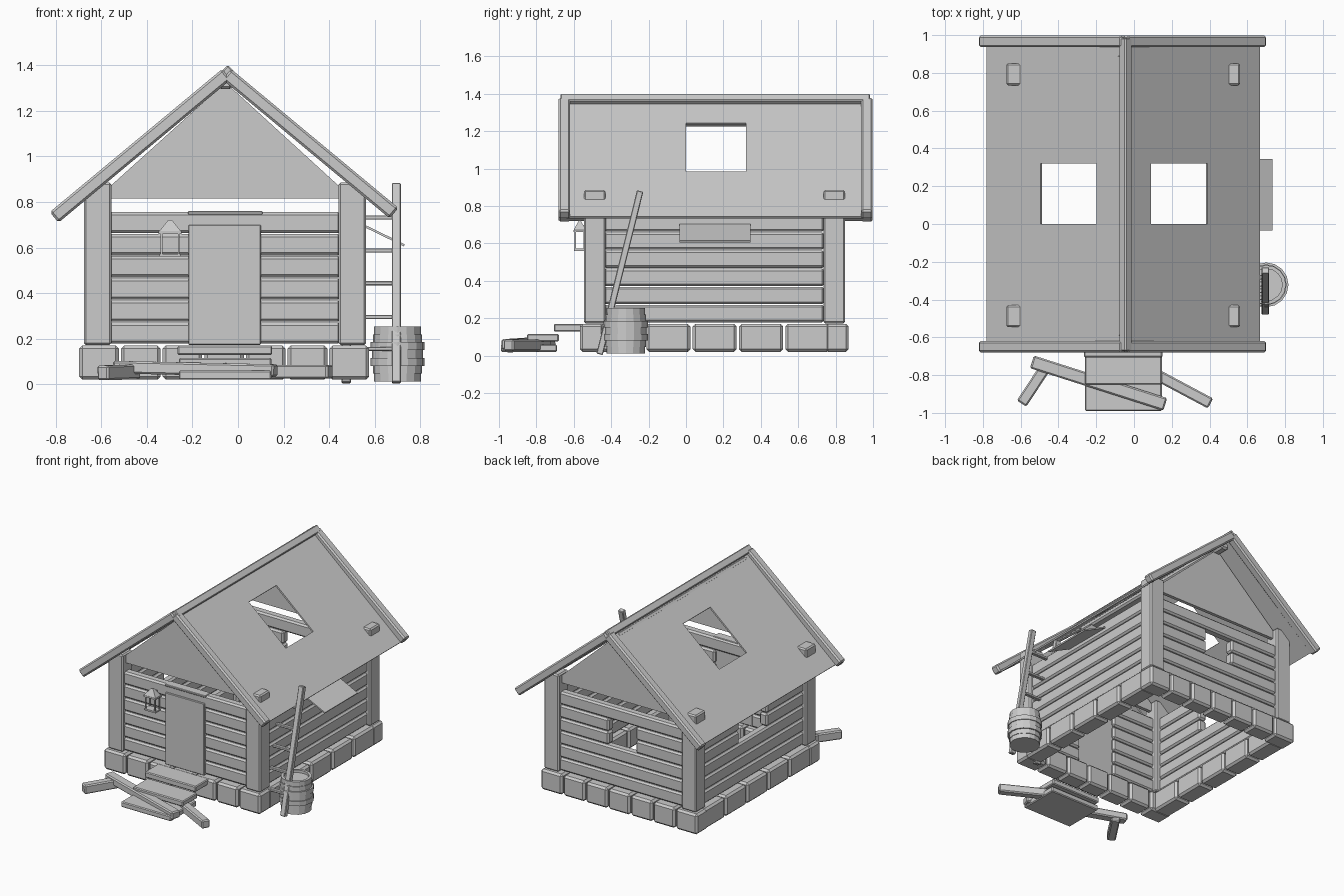
import bpy, bmesh, math
from mathutils import Vector, Matrix

if "Cube" in bpy.data.objects:
    bpy.data.objects.remove(bpy.data.objects["Cube"], do_unlink=True)

grey = bpy.data.materials.new("plain_grey")
grey.use_nodes = True
grey.diffuse_color = (0.6, 0.6, 0.6, 1)
grey.node_tree.nodes["Principled BSDF"].inputs["Base Color"].default_value = (0.6, 0.6, 0.6, 1)


def finish(name, bm, bevel=0):
    bmesh.ops.recalc_face_normals(bm, faces=bm.faces)
    mesh = bpy.data.meshes.new(name)
    bm.to_mesh(mesh)
    bm.free()
    mesh.materials.append(grey)
    ob = bpy.data.objects.new(name, mesh)
    bpy.context.collection.objects.link(ob)
    if bevel:
        mod = ob.modifiers.new("bevel", 'BEVEL')
        mod.width = bevel
        mod.segments = 1
    return ob


def box(name, x0, x1, y0, y1, z0, z1, bevel=0.006):
    bm = bmesh.new()
    place = Matrix.Translation(((x0 + x1) / 2, (y0 + y1) / 2, (z0 + z1) / 2))
    size = Matrix.Diagonal((abs(x1 - x0), abs(y1 - y0), abs(z1 - z0), 1))
    bmesh.ops.create_cube(bm, size=1, matrix=place @ size)
    return finish(name, bm, bevel)


def beam(name, start, end, width, height, bevel=0.006, roll=0):
    p, q = Vector(start), Vector(end)
    turn = (q - p).to_track_quat('Z', 'Y').to_matrix().to_4x4()
    size = Matrix.Diagonal((width, height, (q - p).length, 1))
    bm = bmesh.new()
    bmesh.ops.create_cube(bm, size=1, matrix=Matrix.Translation((p + q) / 2) @ turn
                          @ Matrix.Rotation(roll, 4, 'Z') @ size)
    return finish(name, bm, bevel)


def prism(name, outline, y0, y1):
    bm = bmesh.new()
    face = bm.faces.new([bm.verts.new((x, y0, z)) for x, z in outline])
    new = bmesh.ops.extrude_face_region(bm, geom=[face])["geom"]
    bmesh.ops.translate(bm, vec=(0, y1 - y0, 0),
                        verts=[v for v in new if isinstance(v, bmesh.types.BMVert)])
    return finish(name, bm)


def lathe(name, profile, centre, sides):
    bm = bmesh.new()
    rings = []
    for r, z in profile:
        rings.append([bm.verts.new((centre[0] + r * math.cos(math.tau * i / sides),
                                    centre[1] + r * math.sin(math.tau * i / sides), z))
                      for i in range(sides)])
    for a, b in zip(rings, rings[1:]):
        for i in range(sides):
            j = (i + 1) % sides
            bm.faces.new((a[i], a[j], b[j], b[i]))
    bm.faces.new(rings[0])
    bm.faces.new(rings[-1])
    return finish(name, bm)


MID = -0.055          # house centre line in x
X0, X1 = -0.557, 0.44    # wall span between the posts
Y0, Y1 = -0.43, 0.73

# foundation stones
for side, (ya, yb) in {"front": (-0.567, -0.44), "back": (0.745, 0.87)}.items():
    for i in range(7):
        x = -0.697 + i * 0.183
        box(f"{side}_stone_{i}", x, x + 0.174, ya, yb, 0.02, 0.17, 0.014)
for side, (xa, xb) in {"right": (-0.692, -0.56), "left": (0.445, 0.575)}.items():
    for i in range(5):
        y = -0.46 + i * 0.248
        box(f"{side}_stone_{i}", xa, xb, y, y + 0.235, 0.02, 0.17, 0.014)

# corner posts, whose tops poke through the roof
for x in (-0.616, 0.502):
    for y in (-0.488, 0.792):
        box("corner_post", x - 0.06, x + 0.06, y - 0.058, y + 0.058, 0.172, 0.885, 0.009)

# wall boards: spans are split where a window or the door opens
for row in range(6):
    z0 = 0.178 + row * 0.097
    z1 = z0 + 0.093
    window = row in (3, 4)
    door_spans = [(X0, -0.215), (0.1, X1)] if row < 5 else [(X0, X1)]
    back_spans = [(X0, -0.18), (0.06, X1)] if window else [(X0, X1)]
    side_spans = [(Y0, -0.02), (0.32, Y1)] if window else [(Y0, Y1)]
    for a, b in door_spans:
        box("front_board", a - 0.01, b + 0.01, -0.525, -0.46, z0, z1, 0.012)
    for a, b in back_spans:
        box("back_board", a - 0.01, b + 0.01, 0.765, 0.83, z0, z1, 0.012)
    for a, b in side_spans:
        box("right_board", -0.652, -0.588, a - 0.01, b + 0.01, z0, z1, 0.012)
    box("left_board", 0.475, 0.54, Y0 - 0.01, Y1 + 0.01, z0, z1, 0.012)

# door and lintel
box("door", -0.218, 0.1, -0.535, -0.48, 0.172, 0.70, 0.004)
box("door_lintel", -0.22, 0.108, -0.535, -0.47, 0.745, 0.76, 0.003)

# gables
for name, y in (("front_gable", -0.505), ("back_gable", 0.785)):
    prism(name, [(X0 - 0.02, 0.815), (X1 + 0.02, 0.815), (X1 + 0.02, 0.855),
                 (MID, 1.325), (X0 - 0.02, 0.855)], y, y + 0.025)

# roof panels with a square opening in each
YS = (-0.64, 0.0, 0.32, 0.95)
for name, xs in (("left_roof", (-0.05, 0.085, 0.385, 0.663)),
                 ("right_roof", (-0.05, -0.195, -0.49, -0.778))):
    bm = bmesh.new()
    grid = [[bm.verts.new((x, y, 1.355 - 0.865 * abs(x + 0.05))) for y in YS] for x in xs]
    for i in range(3):
        for j in range(3):
            if (i, j) != (1, 1):
                bm.faces.new((grid[i][j], grid[i + 1][j], grid[i + 1][j + 1], grid[i][j + 1]))
    roof = finish(name, bm)
    thick = roof.modifiers.new("thickness", 'SOLIDIFY')
    thick.thickness = 0.012
    thick.offset = 0

# verge beams and ridge beam
for y in (-0.65, 0.967):
    for run, sign in ((0.735, 1), (0.757, -1)):
        beam("verge_beam", (-0.05, y, 1.361), (-0.05 + sign * run, y, 1.361 - 0.83 * run),
             0.062, 0.06, 0.01)
beam("ridge_beam", (-0.045, -0.672, 1.365), (-0.045, 0.985, 1.365), 0.052, 0.052, 0.006, math.pi / 4)
box("ridge_pole", -0.085, -0.025, -0.6, 0.9, 1.295, 1.345, 0.012)

# slanted shutter on the left wall
beam("shutter", (0.545, 0.155, 0.70), (0.73, 0.155, 0.61), 0.38, 0.01, 0)

# steps
box("top_step", -0.265, 0.15, -0.706, -0.55, 0.128, 0.17)
box("middle_step", -0.26, 0.147, -0.85, -0.68, 0.075, 0.115)
box("bottom_step", -0.26, 0.147, -0.99, -0.69, 0.02, 0.06)

# loose planks on the ground
beam("long_plank", (-0.54, -0.73, 0.075), (0.165, -0.955, 0.06), 0.07, 0.055, 0.008)
beam("left_plank", (-0.45, -0.73, 0.055), (-0.595, -0.95, 0.05), 0.06, 0.065, 0.008)
beam("right_plank", (0.02, -0.745, 0.055), (0.405, -0.95, 0.055), 0.06, 0.06, 0.008)

# ladder leaning beside the wall
foot, top = Vector((0, -0.462, 0.007)), Vector((0, -0.245, 0.88))
for x in (0.695, 0.475):
    shift = Vector((x, 0, 0))
    beam("ladder_rail", foot + shift, top + shift, 0.04, 0.035, 0.004)
for t in (0.17, 0.33, 0.50, 0.665, 0.83):
    p = foot.lerp(top, t)
    beam("ladder_rung", p + Vector((0.475, 0, 0)), p + Vector((0.695, 0, 0)), 0.025, 0.018, 0.003)

# barrel with raised hoops and a sunken lid
profile = [(0.098, 0.012)]
for i, r in enumerate((0.104, 0.108, 0.118, 0.112, 0.118, 0.108, 0.104)):
    z = 0.012 + i * 0.0345
    profile += [(r, z), (r, z + 0.0345)]
profile += [(0.085, 0.2535), (0.085, 0.235)]
lathe("barrel", profile, (0.70, -0.322), 16)

# lantern by the door
LX, LY = -0.298, -0.568
for sx in (-1, 1):
    for sy in (-1, 1):
        x, y = LX + sx * 0.038, LY + sy * 0.024
        box("lantern_bar", x - 0.004, x + 0.004, y - 0.004, y + 0.004, 0.57, 0.665, 0)
box("lantern_base", LX - 0.046, LX + 0.046, LY - 0.03, LY + 0.03, 0.56, 0.572, 0)
box("lantern_rim", LX - 0.05, LX + 0.05, LY - 0.034, LY + 0.034, 0.66, 0.672, 0)
bm = bmesh.new()
bmesh.ops.create_cone(bm, cap_ends=True, segments=4, radius1=0.068, radius2=0.012, depth=0.05,
                      matrix=Matrix.Translation((LX, LY, 0.696)) @ Matrix.Diagonal((1, 0.68, 1, 1))
                      @ Matrix.Rotation(math.pi / 4, 4, 'Z'))
finish("lantern_roof", bm)
box("lantern_bracket", LX - 0.01, LX + 0.01, LY, -0.5, 0.68, 0.695, 0)
